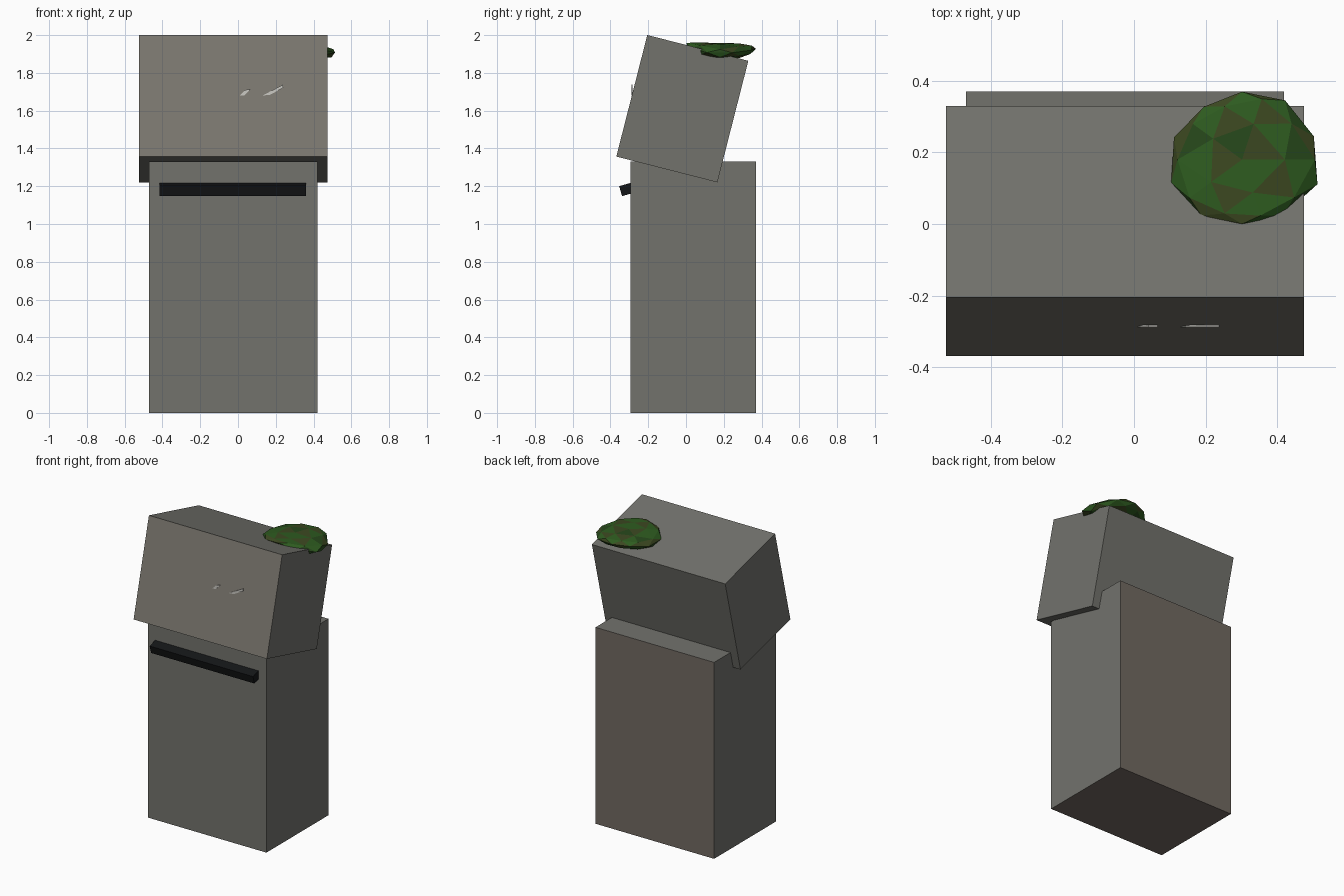
import bpy, bmesh, math, random
from mathutils import Matrix, Vector

if "Cube" in bpy.data.objects:
    bpy.data.objects.remove(bpy.data.objects["Cube"])

random.seed(4)


def material(name, color):
    m = bpy.data.materials.new(name)
    m.diffuse_color = (*color, 1)
    m.use_nodes = True
    m.node_tree.nodes["Principled BSDF"].inputs["Base Color"].default_value = m.diffuse_color
    return m


def finish(name, bm, mats=()):
    me = bpy.data.meshes.new(name)
    bm.to_mesh(me)
    bm.free()
    for m in mats:
        me.materials.append(m)
    ob = bpy.data.objects.new(name, me)
    bpy.context.collection.objects.link(ob)
    return ob


def box(name, center, size, tilt, mats, accent=None):
    """Box; faces pointing along any accent direction use the second material."""
    bm = bmesh.new()
    bmesh.ops.create_cube(bm, size=1, matrix=Matrix.Diagonal((*size, 1)))
    bm.normal_update()
    for f in bm.faces:
        if accent and any(f.normal.dot(Vector(d)) > 0.9 for d in accent):
            f.material_index = 1
    ob = finish(name, bm, mats)
    ob.location = center
    ob.rotation_euler.x = tilt
    return ob


stone = material("stone_grey", (0.17, 0.17, 0.152))
warm = material("stone_warm", (0.195, 0.183, 0.157))
brown = material("stone_brown", (0.167, 0.142, 0.121))
black = material("black", (0.007, 0.008, 0.009))
pale = material("pale", (0.6, 0.59, 0.55))
greens = [material("moss_green", (0.027, 0.105, 0.014)),
          material("moss_brown", (0.045, 0.065, 0.015)),
          material("moss_dark", (0.02, 0.065, 0.011))]

# Upright block, leaning top block and the bar under it
box("body", (-0.025, 0.0375, 0.666), (0.89, 0.665, 1.332), 0, [stone, brown],
    [(0, 1, 0), (0, 0, -1)])
box("top_block", (-0.025, -0.0195, 1.6105), (1.0, 0.552, 0.664), math.radians(-14.3),
    [stone, warm], [(0, -1, 0)])
box("front_bar", (-0.0275, -0.311, 1.184), (0.775, 0.073, 0.055), math.radians(16), [black])

# Two thin upright marks standing just off the leaning face
for name, outline in (
        ("short_mark", [(0.01, 1.68), (0.032, 1.68), (0.066, 1.714), (0.04, 1.71)]),
        ("long_mark", [(0.13, 1.68), (0.17, 1.684), (0.24, 1.722), (0.238, 1.738), (0.19, 1.712)])):
    bm = bmesh.new()
    front = bm.faces.new([bm.verts.new((x, -0.288, z)) for x, z in outline])
    back = bmesh.ops.extrude_face_region(bm, geom=[front], use_keep_orig=True)
    for v in back["geom"]:
        if isinstance(v, bmesh.types.BMVert):
            v.co.y += 0.005
    bmesh.ops.recalc_face_normals(bm, faces=bm.faces)
    finish(name, bm, [pale])

# Moss clump: flattened icosphere, radius varying around its outline
radii = [0.228, 0.20, 0.206, 0.19, 0.18, 0.192, 0.212, 0.206, 0.19, 0.18, 0.187, 0.218]
bm = bmesh.new()
bmesh.ops.create_icosphere(bm, subdivisions=2, radius=1)
for v in bm.verts:
    n = v.co.copy()
    a = math.degrees(math.atan2(n.y, n.x)) % 360 / 30
    i, f = int(a) % 12, a % 1
    r = radii[i] * (1 - f) + radii[(i + 1) % 12] * f
    lift = (0.04 if n.y < 0 else 0.018) * n.y ** 2
    droop = 0.012 * max(0, n.x) ** 2
    z = 1.913 + 0.047 * n.z + lift - droop + random.uniform(-0.004, 0.004)
    v.co = Vector((0.302 + r * n.x, 0.18 + r * n.y, min(z, 1.96)))
for face in bm.faces:
    face.material_index = random.choice((0, 0, 1, 2))
finish("moss", bm, greens)
